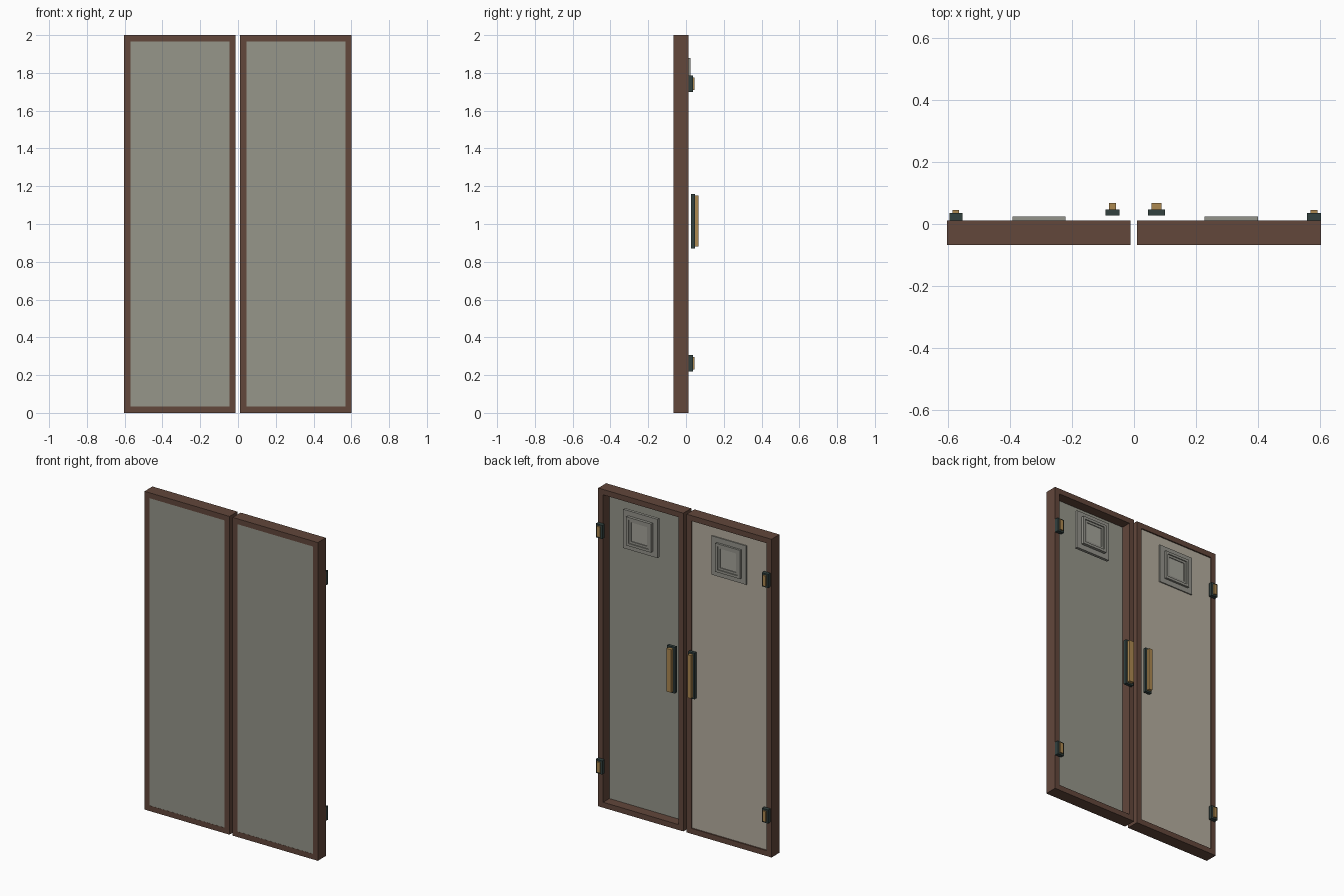
import bpy, bmesh

if "Cube" in bpy.data.objects:
    bpy.data.objects.remove(bpy.data.objects["Cube"])


def srgb(h):
    out = []
    for i in (0, 2, 4):
        c = int(h[i:i + 2], 16) / 255
        out.append(c / 12.92 if c <= 0.04045 else ((c + 0.055) / 1.055) ** 2.4)
    return (*out, 1)


def material(name, h):
    m = bpy.data.materials.new(name)
    m.diffuse_color = srgb(h)
    m.use_nodes = True
    m.node_tree.nodes["Principled BSDF"].inputs["Base Color"].default_value = m.diffuse_color
    return m


WOOD = material("brown wood", "62473B")
GREY = material("grey panel", "96968A")
BEIGE = material("beige panel", "B5AE9F")
VENT = material("vent grey", "94938B")
PALE = material("pale vent centre", "A5A49B")
DARK = material("dark teal metal", "32413F")
GOLD = material("brass", "AC8850")


def finish(bm, name, mat):
    bmesh.ops.recalc_face_normals(bm, faces=bm.faces)
    me = bpy.data.meshes.new(name)
    bm.to_mesh(me)
    bm.free()
    me.materials.append(mat)
    ob = bpy.data.objects.new(name, me)
    bpy.context.collection.objects.link(ob)
    return ob


def box(name, x0, x1, y0, y1, z0, z1, mat):
    bm = bmesh.new()
    bmesh.ops.create_cube(bm, size=1)
    for v in bm.verts:
        v.co = ((x0 + x1) / 2 + v.co.x * (x1 - x0),
                (y0 + y1) / 2 + v.co.y * (y1 - y0),
                (z0 + z1) / 2 + v.co.z * (z1 - z0))
    return finish(bm, name, mat)


def ring(name, x0, x1, y0, y1, z0, z1, w, mat):
    """Rectangular frame with bar width w."""
    bm = bmesh.new()

    def loop(d, y):
        return [bm.verts.new((x, y, z)) for x, z in
                ((x0 + d, z0 + d), (x1 - d, z0 + d), (x1 - d, z1 - d), (x0 + d, z1 - d))]
    loops = [loop(0, y0), loop(0, y1), loop(w, y1), loop(w, y0)]
    for a, b in zip(loops, loops[1:] + loops[:1]):
        for i in range(4):
            j = (i + 1) % 4
            bm.faces.new((a[i], a[j], b[j], b[i]))
    return finish(bm, name, mat)


FRONT, BACK, BAR = -0.067, 0.012, 0.034
# side, door x range, vent centre, vent outer y range, handle base x range, hinge x range
doors = (
    ("left", -0.603, -0.012, -0.306, (0.002, 0.011), (-0.092, -0.047), (-0.595, -0.552)),
    ("right", 0.010, 0.602, 0.313, (-0.012, 0.006), (0.045, 0.100), (0.557, 0.602)),
)

for side, x0, x1, vc, vy, hx, gx in doors:
    # door frame and front panel
    ring(side + "_door_frame", x0, x1, FRONT, BACK, 0, 2, BAR, WOOD)
    box(side + "_front_panel", x0 + BAR, x1 - BAR, FRONT + 0.001, -0.05, BAR, 2 - BAR, GREY)
    # back panel, only the left door is closed at the back
    if side == "left":
        box("left_back_panel", x0 + BAR, x1 - BAR, -0.008, 0.004, BAR, 2 - BAR, BEIGE)

    # stepped vent: outer plate, raised rims, pale centre
    zc = 1.788
    ring(side + "_vent_plate", vc - 0.12, vc + 0.12, *vy, zc - 0.122, zc + 0.122, 0.04, VENT)
    ring(side + "_vent_rim", vc - 0.086, vc + 0.086, vy[0], 0.024, zc - 0.09, zc + 0.09, 0.016, VENT)
    ring(side + "_vent_inner_rim", vc - 0.07, vc + 0.07, vy[0], 0.018, zc - 0.074, zc + 0.074, 0.014, VENT)
    box(side + "_vent_centre", vc - 0.056, vc + 0.056, vy[0], 0.013, zc - 0.06, zc + 0.06, PALE)

    # pull handle
    box(side + "_handle_base", hx[0], hx[1], 0.027, 0.047, 0.87, 1.16, DARK)
    box(side + "_handle_grip", hx[0] + 0.011, hx[1] - 0.011, 0.047, 0.067, 0.88, 1.15, GOLD)

    # hinges
    for level, z in (("lower", 0.263), ("upper", 1.743)):
        box(f"{side}_{level}_hinge", gx[0], gx[1], BACK, 0.036, z - 0.043, z + 0.043, DARK)
        box(f"{side}_{level}_hinge_pin", gx[0] + 0.011, gx[1] - 0.011, 0.036, 0.045,
            z - 0.033, z + 0.033, GOLD)
